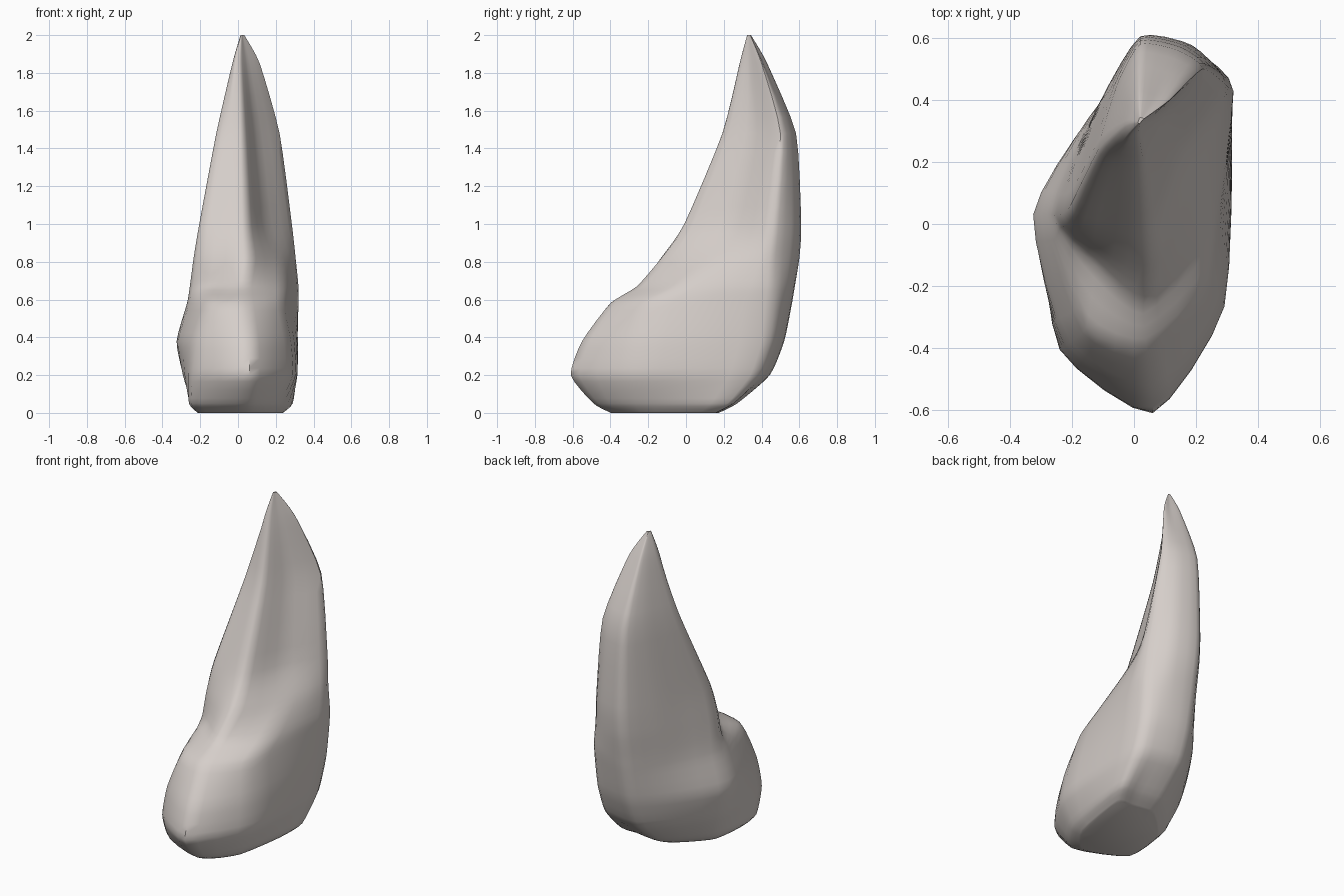
import bpy, bmesh
from mathutils import Vector

if "Cube" in bpy.data.objects:
    bpy.data.objects.remove(bpy.data.objects["Cube"])

# Cross-sections of the spire, bottom to top:
# z, front x y, front-right x y, right edge x y, back y, left x y
SECTIONS = [
    (.05, .05, -.49, .22, -.27, .29, .22, .27, -.23, 0),
    (.2, .06, -.61, .29, -.27, .31, .34, .44, -.29, .02),
    (.38, .06, -.55, .28, -.24, .315, .4, .515, -.325, .03),
    (.58, .04, -.4, .24, -.19, .32, .42, .555, -.27, .03),
    (.67, .03, -.26, .24, -.04, .32, .43, .57, -.255, .03),
    (.82, .06, -.13, .22, .16, .305, .44, .595, -.235, .03),
    (1, .05, 0, .15, .24, .285, .46, .605, -.205, .06),
    (1.48, .03, .2, .1, .35, .22, .5, .58, -.115, .24),
    (1.85, .015, .29, .05, .34, .115, .4, .43, -.03, .32),
]
TIP = Vector((.02, .33, 2))


def spline(a, b, c, d, t, k=.3):
    """Cardinal spline from b to c; a smaller k gives firmer corners."""
    m, n = (c - a) * k, (d - b) * k
    return (b * (2*t**3 - 3*t*t + 1) + m * (t**3 - 2*t*t + t)
            + c * (3*t*t - 2*t**3) + n * (t**3 - t*t))


def ring(row):
    z, fx, fy, ax, ay, rx, ry, by, lx, ly = row
    f, fr, r = Vector((fx, fy, z)), Vector((ax, ay, z)), Vector((rx, ry, z))
    b, l = Vector((.02, by, z)), Vector((lx, ly, z))
    # rounded back-right edge, flat back-left face, bulging front-left foot
    br = (r + b) / 2 + Vector((.1, .15, 0)) * (r - b).length
    br.y = min(br.y, by - .02)
    bl = b.lerp(l, .4) + Vector((-.05, .03, 0)) * (b - l).length
    push = Vector((-.17 * (1 - z / .75), -.09 - .1 * z, 0))
    fl = (f + l) / 2 + (push if z < .6 else Vector((-.01, -.02, 0)))
    return [f, fr, r, br, b, bl, l, fl]


rows = [ring(s) for s in SECTIONS]
# Narrower base ring on the ground, and the pointed tip
rows.insert(0, [Vector((p.x * .82, p.y * .75 - .03, 0)) for p in rows[0]])
rows.append([TIP + Vector((p.x - TIP.x, p.y - TIP.y, 0)) * .14 for p in rows[-1]])
last = len(rows) - 1

# Smooth between the cross-sections
STEPS = 4
levels = []
for i in range(last):
    picks = [rows[max(0, min(last, j))] for j in range(i - 1, i + 3)]
    for s in range(STEPS):
        levels.append([spline(*p, s / STEPS) for p in zip(*picks)])
levels.append(rows[last])

# Smooth around each section and skin the surface
bm = bmesh.new()
loops = []
for pts in levels:
    n = len(pts)
    loops.append([bm.verts.new(spline(pts[i - 1], pts[i], pts[(i + 1) % n],
                                      pts[(i + 2) % n], s / STEPS))
                  for i in range(n) for s in range(STEPS)])
for lo, hi in zip(loops, loops[1:]):
    for i in range(len(lo)):
        j = (i + 1) % len(lo)
        bm.faces.new((lo[i], lo[j], hi[j], hi[i]))
bm.faces.new(loops[0][::-1])
bm.faces.new(loops[-1])
# keep the base on the ground
for v in bm.verts:
    v.co.z = max(0, min(2, v.co.z))
bmesh.ops.recalc_face_normals(bm, faces=bm.faces)

mesh = bpy.data.meshes.new("rock_spire")
bm.to_mesh(mesh)
bm.free()
rock = bpy.data.objects.new("rock_spire", mesh)
bpy.context.collection.objects.link(rock)

# Pale stone
stone = bpy.data.materials.new("pale_stone")
stone.diffuse_color = (.67, .62, .59, 1)
stone.use_nodes = True
stone.node_tree.nodes["Principled BSDF"].inputs["Base Color"].default_value = stone.diffuse_color
mesh.materials.append(stone)

bpy.context.view_layer.objects.active = rock
rock.select_set(True)
bpy.ops.object.shade_smooth_by_angle(angle=.9)
